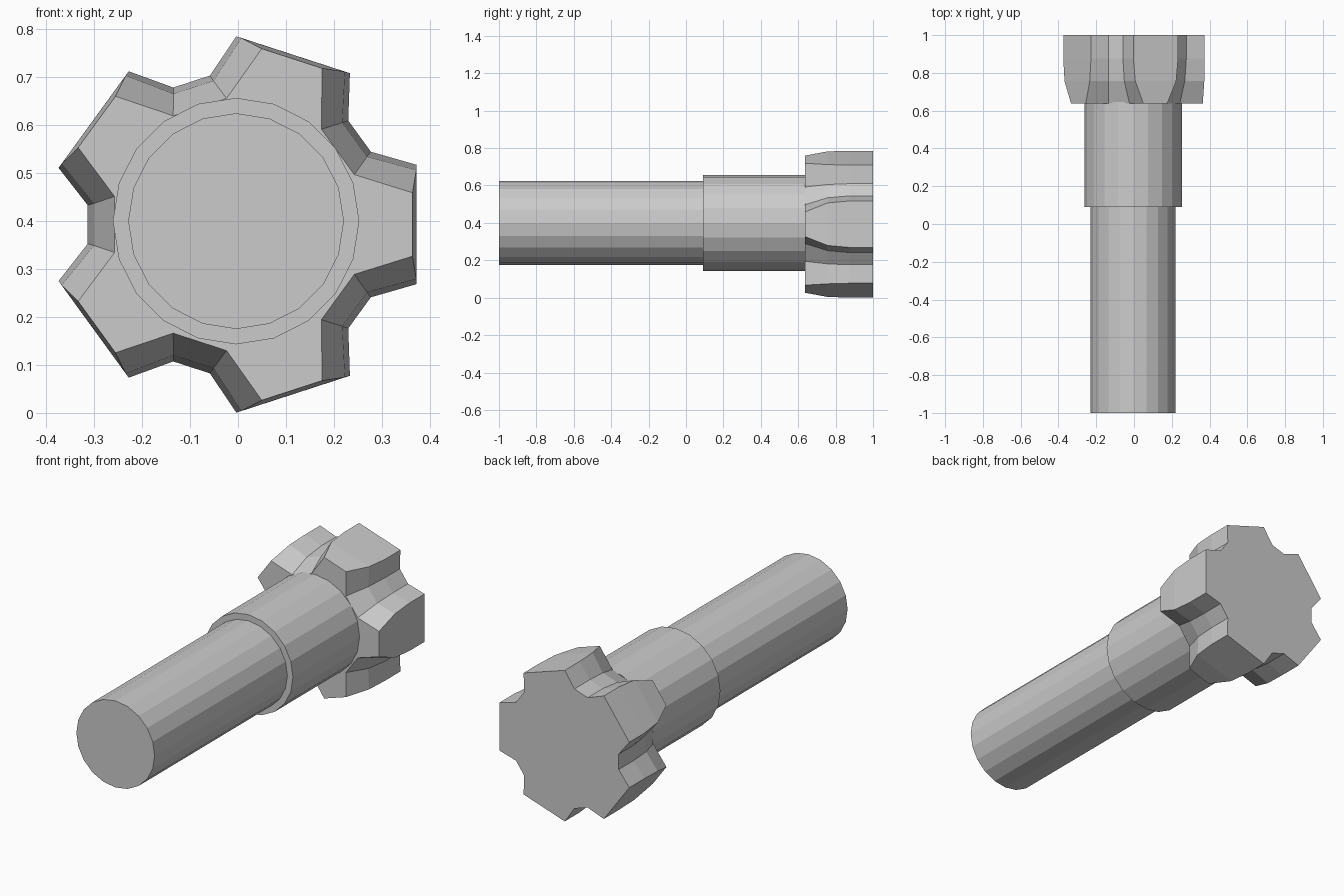
import bpy, bmesh
from math import sin, cos, radians, tau

if "Cube" in bpy.data.objects:
    bpy.data.objects.remove(bpy.data.objects["Cube"])


def loft(name, sections):
    """Skin a list of (y, [(x, z), ...]) rings and cap both ends."""
    bm = bmesh.new()
    rings = [[bm.verts.new((x, y, z)) for x, z in pts] for y, pts in sections]
    n = len(rings[0])
    for a, b in zip(rings, rings[1:]):
        for i in range(n):
            j = (i + 1) % n
            bm.faces.new((a[i], a[j], b[j], b[i]))
    bm.faces.new(rings[0])
    bm.faces.new(rings[-1])
    bmesh.ops.recalc_face_normals(bm, faces=bm.faces)
    mesh = bpy.data.meshes.new(name)
    bm.to_mesh(mesh)
    bm.free()
    obj = bpy.data.objects.new(name, mesh)
    bpy.context.collection.objects.link(obj)
    return obj


def circle(r, cx=-0.004, cz=0.40, sides=20):
    return [(cx + r * cos(tau * i / sides), cz + r * sin(tau * i / sides))
            for i in range(sides)]


def lobed(tip_r, tip_half, valley_r, valley_half, cz=0.393):
    """Five lobes with flat tips and flat valleys; half widths in degrees."""
    pts = []
    for k in range(5):
        for r, a in ((tip_r, -tip_half), (tip_r, tip_half),
                     (valley_r, 36 - valley_half), (valley_r, 36 + valley_half)):
            t = radians(72 * k + a)
            pts.append((r * cos(t), cz + r * sin(t)))
    return pts


# Slim front shaft and thicker collar
loft("shaft", [(-1.0, circle(0.225)), (0.10, circle(0.225))])
loft("collar", [(0.09, circle(0.257)), (0.645, circle(0.257))])

# Five-lobed knob, tapering towards the collar
loft("knob_head", [
    (0.637, lobed(0.370, 10.3, 0.264, 12.8)),
    (0.757, lobed(0.389, 17.0, 0.304, 8.3)),
    (0.876, lobed(0.3925, 18.5, 0.316, 7.3)),
    (1.0, lobed(0.3925, 18.5, 0.316, 7.3)),
])
